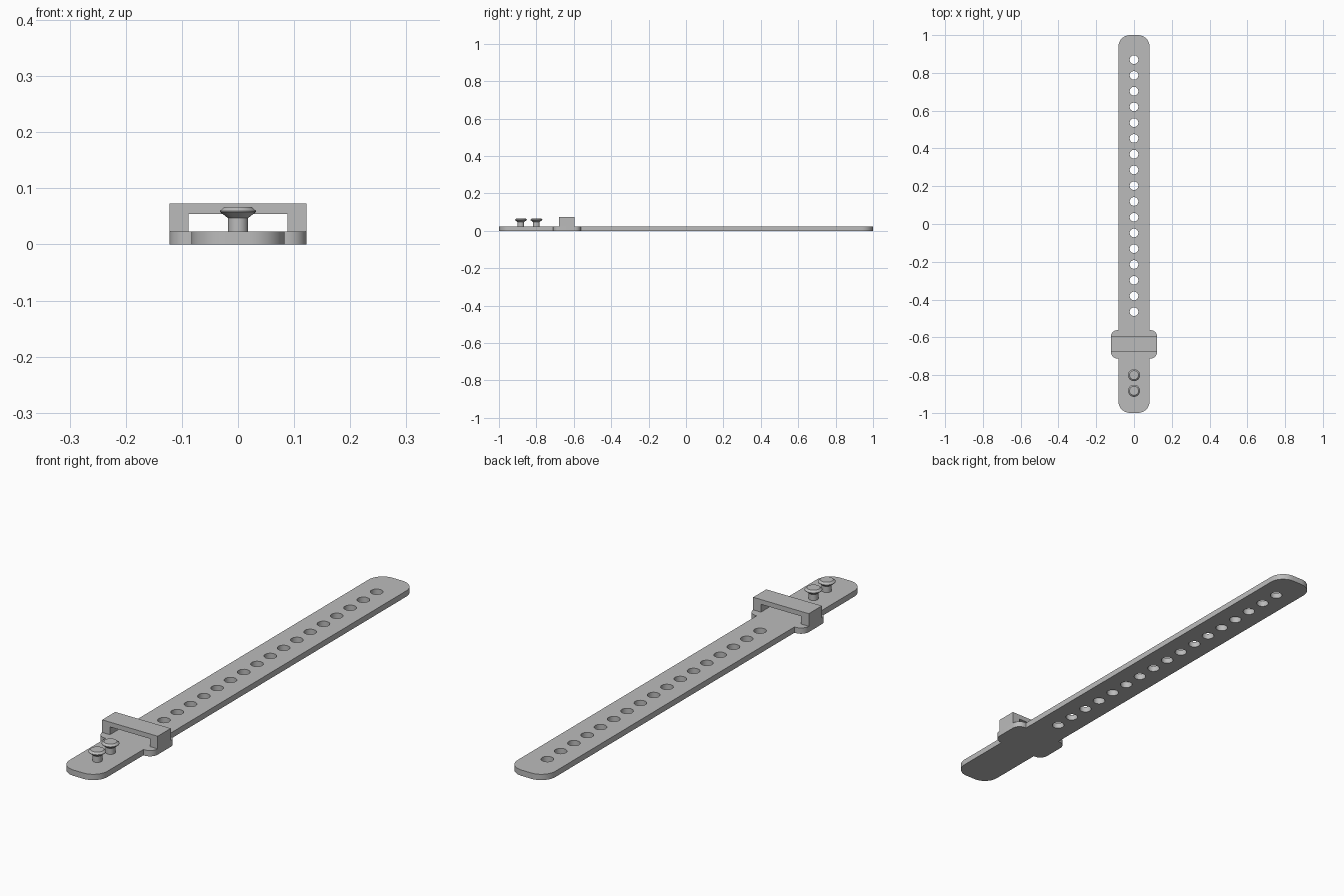
import bpy, bmesh
from math import sin, cos, pi, radians
from mathutils import Matrix, Vector

cube = bpy.data.objects.get("Cube")
if cube:
    bpy.data.objects.remove(cube, do_unlink=True)

GREY = (0.5, 0.5, 0.5, 1)
grey = bpy.data.materials.new("grey_plastic")
grey.use_nodes = True
grey.diffuse_color = GREY
grey.node_tree.nodes["Principled BSDF"].inputs["Base Color"].default_value = GREY

THICK = 0.023
PAD_Y, PAD_X, PAD_HALF, PAD_R = -0.637, 0.122, 0.075, 0.034
STRAP_X, STRAP_R = 0.083, 0.062


def arc(cx, cy, r, start, end, steps=10):
    angles = [radians(start + (end - start) * i / steps) for i in range(steps + 1)]
    return [(cx + r * cos(a), cy + r * sin(a)) for a in angles]


def finish(obj):
    bpy.ops.object.select_all(action='DESELECT')
    obj.select_set(True)
    bpy.context.view_layer.objects.active = obj
    bpy.ops.object.shade_smooth_by_angle(angle=radians(30))


def add_mesh(name, bm):
    bmesh.ops.recalc_face_normals(bm, faces=bm.faces)
    mesh = bpy.data.meshes.new(name)
    bm.to_mesh(mesh)
    bm.free()
    mesh.materials.append(grey)
    obj = bpy.data.objects.new(name, mesh)
    bpy.context.collection.objects.link(obj)
    finish(obj)


def extruded(name, loops, depth, matrix):
    """Fill flat outlines (later loops cut holes) and give them thickness."""
    curve = bpy.data.curves.new(name + "_outline", 'CURVE')
    curve.dimensions = '2D'
    curve.fill_mode = 'BOTH'
    curve.extrude = depth / 2
    for loop in loops:
        spline = curve.splines.new('POLY')
        spline.points.add(len(loop) - 1)
        for point, (x, y) in zip(spline.points, loop):
            point.co = (x, y, 0, 1)
        spline.use_cyclic_u = True
    helper = bpy.data.objects.new(name + "_outline", curve)
    bpy.context.collection.objects.link(helper)
    bpy.context.view_layer.update()
    bm = bmesh.new()
    bm.from_mesh(helper.to_mesh())
    helper.to_mesh_clear()
    bpy.data.objects.remove(helper, do_unlink=True)
    bmesh.ops.remove_doubles(bm, verts=bm.verts, dist=0.0001)
    bm.transform(matrix)
    add_mesh(name, bm)


# Strap with rounded ends, a wider pad under the loop, and a row of holes
corner_x = STRAP_X - STRAP_R
pad_corner = PAD_X - PAD_R
right_side = (arc(corner_x, -1 + STRAP_R, STRAP_R, -90, 0)
              + [(STRAP_X, PAD_Y - PAD_HALF)]
              + arc(pad_corner, PAD_Y - PAD_HALF + PAD_R, PAD_R, -90, 0)
              + arc(pad_corner, PAD_Y + PAD_HALF - PAD_R, PAD_R, 0, 90)
              + [(STRAP_X, PAD_Y + PAD_HALF)]
              + arc(corner_x, 1 - STRAP_R, STRAP_R, 0, 90))
outline = right_side + [(-x, y) for x, y in reversed(right_side)]
holes = [arc(0, 0.87 - 0.0834 * i, 0.023, 0, 345, 23) for i in range(17)]
extruded("strap", [outline] + holes, THICK, Matrix.Translation((0, 0, THICK / 2)))

# Square loop that the free end passes through
inner, under, top = 0.088, 0.054, 0.073
half = [(PAD_X, THICK), (PAD_X, top)]
half_inside = [(inner, under), (inner, THICK)]
arch = (half + [(-x, z) for x, z in reversed(half)]
        + [(-x, z) for x, z in reversed(half_inside)] + half_inside)
extruded("strap_loop", [arch], 0.082,
         Matrix.Translation((0, PAD_Y, 0)) @ Matrix.Rotation(pi / 2, 4, 'X'))

# Two mushroom-headed pegs, turned from one profile
peg_profile = [(0, 0.015), (0.018, 0.015), (0.018, 0.047), (0.032, 0.058),
               (0.032, 0.060), (0.024, 0.067), (0, 0.067)]
for name, y in (("front_peg", -0.883), ("rear_peg", -0.8)):
    bm = bmesh.new()
    verts = [bm.verts.new((r, 0, z)) for r, z in peg_profile]
    edges = [bm.edges.new(pair) for pair in zip(verts, verts[1:])]
    bmesh.ops.spin(bm, geom=verts + edges, cent=(0, 0, 0), axis=(0, 0, 1),
                   angle=2 * pi, steps=32, use_merge=True)
    bmesh.ops.remove_doubles(bm, verts=bm.verts, dist=0.0001)
    bm.transform(Matrix.Translation(Vector((0, y, 0))))
    add_mesh(name, bm)
